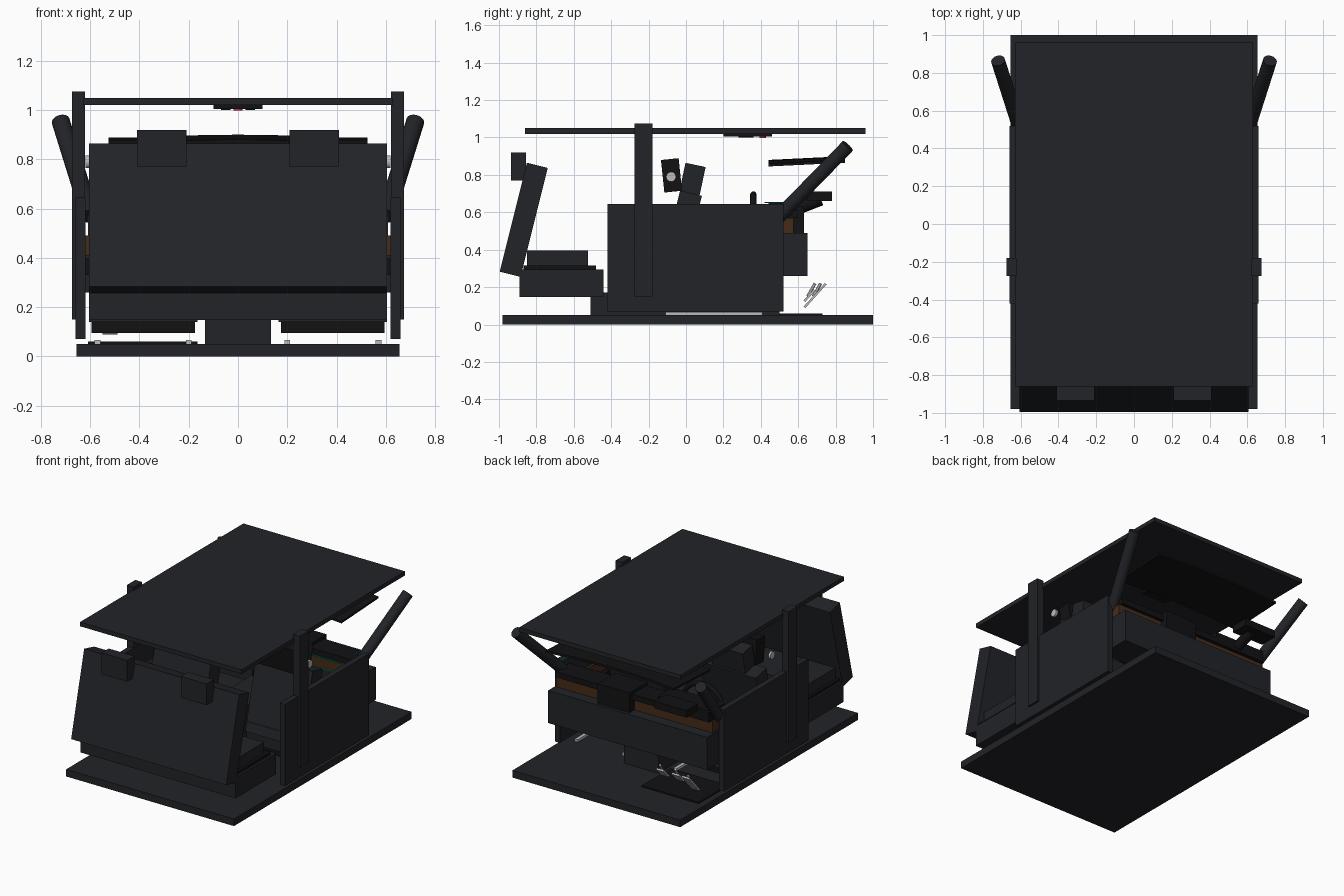
import bpy
from math import radians
from mathutils import Vector

if "Cube" in bpy.data.objects:
    bpy.data.objects.remove(bpy.data.objects["Cube"])


def mat(name, c):
    m = bpy.data.materials.new(name)
    m.diffuse_color = (*c, 1)
    m.use_nodes = True
    m.node_tree.nodes["Principled BSDF"].inputs["Base Color"].default_value = m.diffuse_color
    return m


DARK = mat("charcoal", (0.016, 0.017, 0.021))
BLACK = mat("black", (0.006, 0.006, 0.007))
WOOD = mat("wood", (0.06, 0.025, 0.01))
METAL = mat("metal", (0.5, 0.5, 0.52))
TEAL = mat("teal_light", (0.0, 0.25, 0.25))
RED = mat("red", (0.6, 0.02, 0.05))


def box(name, x, y, z, m=DARK, tilt=0, bevel=0):
    """Box from (min, max) ranges, tilted in degrees about x."""
    bpy.ops.mesh.primitive_cube_add(size=1, location=[sum(r) / 2 for r in (x, y, z)])
    o = bpy.context.object
    o.name = name
    o.scale = [r[1] - r[0] for r in (x, y, z)]
    bpy.ops.object.transform_apply(location=False, rotation=False, scale=True)
    o.rotation_euler.x = radians(tilt)
    o.data.materials.append(m)
    if bevel:
        b = o.modifiers.new("bevel", 'BEVEL')
        b.width, b.segments = bevel, 2
    return o


def pair(name, x, y, z, m=DARK, tilt=0):
    """Two boxes mirrored across x = 0."""
    box(name + "_right", x, y, z, m, tilt)
    box(name + "_left", (-x[1], -x[0]), y, z, m, tilt)


def rod(name, a, b, r, m=DARK, n=32):
    a, b = Vector(a), Vector(b)
    d = b - a
    bpy.ops.mesh.primitive_cylinder_add(vertices=n, radius=r, depth=d.length, location=(a + b) / 2)
    o = bpy.context.object
    o.name = name
    o.rotation_euler = d.to_track_quat('Z', 'Y').to_euler()
    o.data.materials.append(m)
    bpy.ops.object.shade_smooth_by_angle()
    return o


# Shell: floor, roof, doors and pillars
box("floor", (-.655, .655), (-.98, 1), (0, .05))
box("roof", (-.63, .63), (-.86, .96), (1.02, 1.05))
pair("door", (.62, .66), (-.42, .52), (.07, .645))
pair("door_trim", (.605, .62), (-.3, .4), (.41, .49), WOOD)
pair("armrest", (.585, .62), (-.2, .25), (.33, .40), BLACK)
pair("center_pillar", (.622, .675), (-.275, -.18), (.15, 1.075))
for s, side in ((1, "right"), (-1, "left")):
    rod("front_pillar_" + side, (s * .6, .49, .57), (s * .72, .865, .955), .037)

# Rear bench
box("rear_bench_base", (-.605, .605), (-.89, -.44), (.148, .295))
box("rear_bench_pad", (-.59, .59), (-.87, -.48), (.29, .315), BLACK)
pair("rear_cushion", (.03, .57), (-.85, -.525), (.31, .395))
box("rear_backrest", (-.605, .605), (-.925, -.81), (.26, .86), DARK, -14)
pair("rear_headrest", (.21, .41), (-.935, -.855), (.77, .92))

# Front seats on rails
for s, side in ((1, "right"), (-1, "left")):
    c = s * .385
    for k in (-.185, .185):
        box("seat_rail_" + side, (c + k - .012, c + k + .012), (-.11, .41), (.05, .067), METAL)
    box("seat_base_" + side, (c - .21, c + .21), (-.12, .36), (.095, .15), BLACK)
    box("seat_cushion_" + side, (c - .22, c + .22), (-.14, .37), (.14, .29))
    box("seat_backrest_" + side, (c - .22, c + .22), (-.095, .025), (.20, .71), DARK, -14)
    box("seat_headrest_" + side, (c - .13, c + .13), (-.02, .09), (.70, .855), DARK, -12)
    box("rear_screen_" + side, (c - .14, c + .14), (-.125, -.03), (.71, .885), BLACK, 6)
    rod("belt_anchor_" + side, (s * .605, -.08, .79), (s * .62, -.08, .79), .026, METAL)

# Center console with shifter
box("console_foot", (-.135, .135), (-.51, .5), (.05, .17))
box("console", (-.12, .12), (-.2, .5), (.17, .36))
rod("shifter", (0, .2, .36), (0, .2, .45), .012, METAL)
rod("shifter_knob", (0, .2, .44), (0, .2, .48), .025, BLACK)

# Dashboard layers
box("dash_lower", (-.62, .62), (.42, .65), (.26, .49))
box("dash_trim", (-.61, .61), (.42, .575), (.49, .57), WOOD)
box("dash_top", (-.6, .6), (.44, .6), (.57, .61), BLACK)
box("dash_screen", (.0, .25), (.43, .63), (.49, .63), BLACK)
box("dash_hood", (-.6, -.2), (.44, .6), (.60, .65), BLACK)
box("instrument_box", (-.55, -.30), (.65, .78), (.66, .71), BLACK)
for z in (.495, .575):
    box("light_strip", (-.6, .6), (.412, .42), (z, z + .006), TEAL)
pair("light_strip_side", (.6, .606), (.42, .61), (.65, .656), TEAL)

# Steering wheel
bpy.ops.mesh.primitive_torus_add(major_segments=48, minor_segments=12, major_radius=.16,
                                 minor_radius=.017, location=(-.385, .36, .535), rotation=(radians(90), 0, 0))
wheel = bpy.context.object
wheel.name = "steering_wheel"
wheel.data.materials.append(BLACK)
bpy.ops.object.shade_smooth()
box("wheel_spoke", (-.54, -.23), (.35, .37), (.52, .55), BLACK)
rod("wheel_hub", (-.385, .34, .535), (-.385, .38, .535), .05, BLACK)
rod("steering_column", (-.385, .37, .535), (-.4, .72, .67), .035, BLACK)

# Pedals over the floor mat
box("driver_mat", (-.61, -.165), (.41, .73), (.05, .06), BLACK)
for x, h, y in ((-.28, .08, .66), (-.4, .08, .66), (-.52, .17, .69)):
    box("pedal", (x - .03, x + .03), (y - .006, y + .006), (.155 - h / 2, .155 + h / 2), METAL, -42)
    rod("pedal_arm", (x, y - .01, .15), (x, y + .03, .22), .008, METAL, 12)

# Windshield pane, gently arched across its width
bpy.ops.mesh.primitive_grid_add(x_subdivisions=24, y_subdivisions=1, size=1, location=(0, .645, .87))
pane = bpy.context.object
pane.name = "windshield"
for v in pane.data.vertices:
    v.co = (v.co.x, v.co.y * .41, v.co.y * .02 + .02 * (1 - 4 * v.co.x ** 2))
pane.modifiers.new("thickness", 'SOLIDIFY').thickness = .015
pane.data.materials.append(BLACK)

# Overhead console with call button
box("overhead_console", (-.1, .1), (.2, .46), (1.005, 1.02), BLACK)
rod("overhead_button", (0, .41, .998), (0, .41, 1.006), .018, RED)
pair("overhead_lamp", (.03, .07), (.28, .36), (1.0, 1.006), BLACK)
